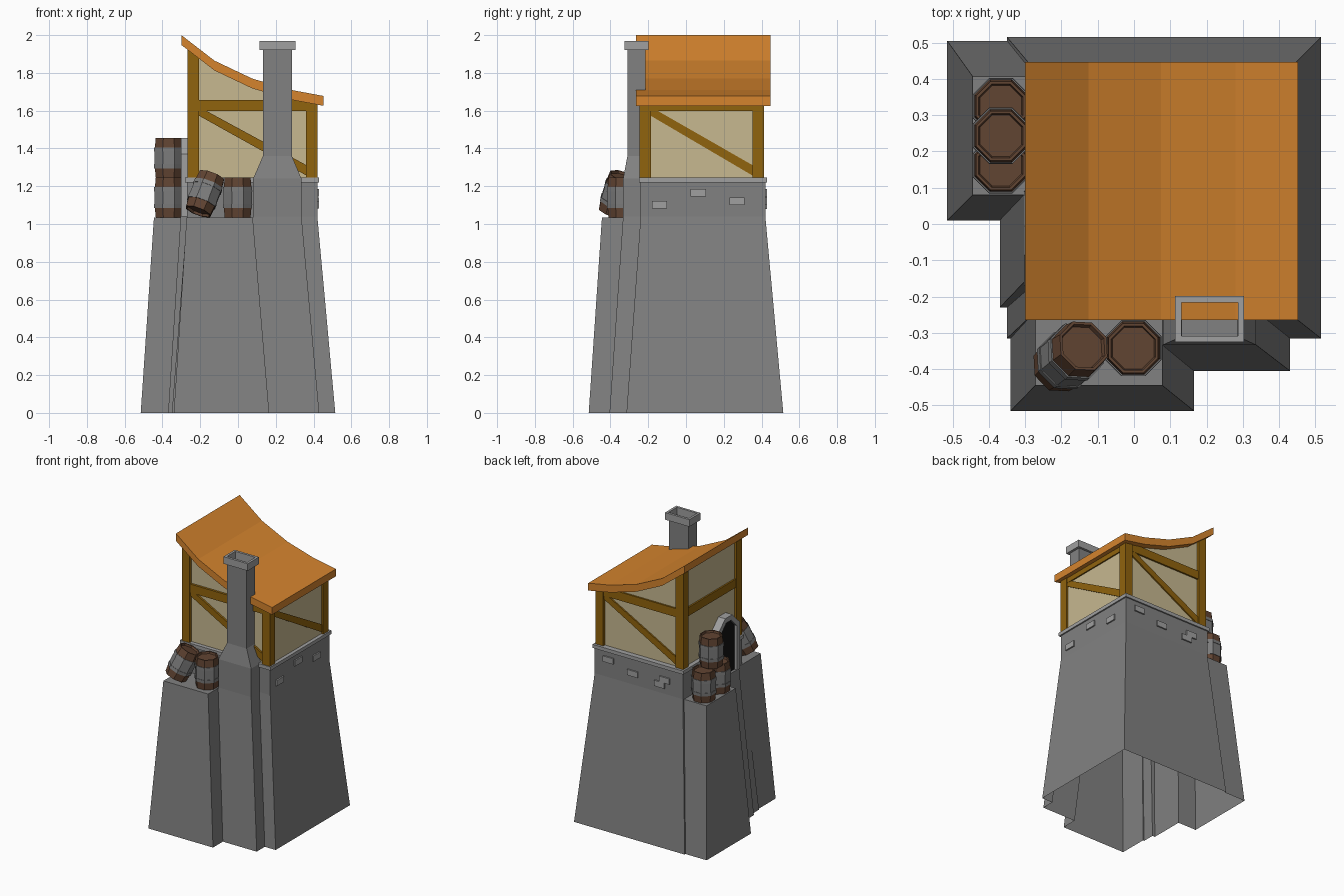
import bpy, bmesh, math
from mathutils import Vector, Matrix

if "Cube" in bpy.data.objects:
    bpy.data.objects.remove(bpy.data.objects["Cube"])

def mat(name, r, g, b):
    m = bpy.data.materials.new(name)
    m.diffuse_color = (r, g, b, 1)
    m.use_nodes = True
    m.node_tree.nodes["Principled BSDF"].inputs["Base Color"].default_value = m.diffuse_color
    return m

STONE = mat("stone grey", 0.22, 0.22, 0.22)
LIGHT = mat("light stone", 0.35, 0.35, 0.35)
PLASTER = mat("cream plaster", 0.57, 0.48, 0.28)
TIMBER = mat("timber brown", 0.28, 0.125, 0.004)
ROOF = mat("orange roof", 0.66, 0.23, 0.027)
BARREL = mat("barrel wood", 0.12, 0.058, 0.032)
BAND = mat("barrel band grey", 0.2, 0.2, 0.2)
BLACK = mat("doorway black", 0.006, 0.006, 0.006)

def make(name, bm, *mats):
    bmesh.ops.recalc_face_normals(bm, faces=bm.faces)
    me = bpy.data.meshes.new(name)
    bm.to_mesh(me)
    bm.free()
    for m in mats:
        me.materials.append(m)
    ob = bpy.data.objects.new(name, me)
    bpy.context.collection.objects.link(ob)
    return ob

def skin(bm, rings):
    for a, b in zip(rings, rings[1:]):
        n = len(a)
        for i in range(n):
            bm.faces.new((a[i], a[(i + 1) % n], b[(i + 1) % n], b[i]))

def loft(name, levels, m, caps=True):
    """Rectangles (x0, x1, y0, y1, z) joined upwards."""
    bm = bmesh.new()
    rings = [[bm.verts.new(p) for p in ((x0, y0, z), (x1, y0, z), (x1, y1, z), (x0, y1, z))]
             for x0, x1, y0, y1, z in levels]
    skin(bm, rings)
    if caps:
        bm.faces.new(rings[0])
        bm.faces.new(rings[-1])
    return make(name, bm, m)

def box(name, x0, x1, y0, y1, z0, z1, m):
    return loft(name, [(x0, x1, y0, y1, z0), (x0, x1, y0, y1, z1)], m)

def prism(name, pts, axis, a, b, m):
    """Extrude a 2D outline along x (outline in y,z) or y (outline in x,z)."""
    bm = bmesh.new()
    rings = [[bm.verts.new((d, u, v) if axis == 'x' else (u, d, v)) for u, v in pts] for d in (a, b)]
    skin(bm, rings)
    bm.faces.new(rings[0])
    bm.faces.new(rings[1])
    return make(name, bm, m)

# Stone tower: tapered blocks merged into one open-bottomed shell
tower = loft("stone_tower", [(-.35, .515, -.315, .515, 0), (-.27, .42, -.24, .42, 1.04),
                             (-.27, .42, -.24, .42, 1.23)], STONE)
blocks = [
    loft("front_block", [(-.34, .165, -.515, -.12, 0), (-.272, .078, -.445, -.12, 1.035)], STONE),
    loft("left_block", [(-.515, -.15, .01, .505, 0), (-.445, -.15, .08, .407, 1.035)], STONE),
    loft("door_block", [(-.37, -.14, -.23, .15, 0), (-.303, -.14, -.16, .09, 1.045)], STONE),
    loft("chimney_block", [(-.015, .43, -.405, -.16, 0), (.08, .336, -.333, -.16, 1.04),
                           (.08, .336, -.333, -.2, 1.24)], STONE)]
for b in blocks:
    md = tower.modifiers.new("union", 'BOOLEAN')
    md.operation, md.solver, md.object = 'UNION', 'EXACT', b
bpy.context.view_layer.update()
dg = bpy.context.evaluated_depsgraph_get()
merged = bpy.data.meshes.new_from_object(tower.evaluated_get(dg))
tower.modifiers.clear()
bm = bmesh.new()
bm.from_mesh(merged)
bmesh.ops.delete(bm, geom=[f for f in bm.faces if all(v.co.z < .001 for v in f.verts)], context='FACES')
bm.to_mesh(merged)
bm.free()
tower.data = merged
for b in blocks:
    bpy.data.objects.remove(b)

# Ledge and protruding bricks
box("stone_ledge", -.28, .43, -.25, .43, 1.22, 1.245, LIGHT)
for y, z in ((-.14, 1.103), (.065, 1.165), (.27, 1.12)):
    box("right_brick", .41, .43, y - .04, y + .04, z - .02, z + .02, LIGHT)
for x, z in ((.31, 1.165), (.12, 1.12), (-.09, 1.10), (-.13, 1.14)):
    box("back_brick", x - .04, x + .04, .41, .43, z - .02, z + .02, LIGHT)

# Chimney: open shaft and hollow cap
loft("chimney_shaft", [(.08, .336, -.333, -.2, 1.24), (.132, .285, -.31, -.215, 1.36),
                       (.132, .285, -.31, -.215, 1.925)], STONE, caps=False)
bm = bmesh.new()
rings = [[bm.verts.new((.2085 + sx * w, -.262 + sy * d, z)) for sx, sy in ((-1, -1), (1, -1), (1, 1), (-1, 1))]
         for w, d, z in ((.095, .063, 1.92), (.095, .063, 1.97), (.078, .046, 1.97), (.078, .046, 1.92))]
skin(bm, rings + rings[:1])
make("chimney_cap", bm, LIGHT)

# Sagging roof and plaster walls sharing one curve
curve = [(-.30, 2.0), (-.125, 1.865), (.075, 1.77), (.28, 1.71), (.452, 1.678)]
prism("roof", curve + [(x, z - .052) for x, z in reversed(curve)], 'y', -.265, .447, ROOF)
wall = [(-.25, 1.94), (-.125, 1.84), (.075, 1.745), (.28, 1.685), (.405, 1.66)]
prism("plaster_walls", [(-.25, 1.23)] + wall + [(.405, 1.23)], 'y', -.222, .393, PLASTER)

# Corner posts
for y0, y1 in ((-.245, -.185), (.352, .412)):
    box("tall_post", -.267, -.207, y0, y1, 1.24, 1.92, TIMBER)
    box("short_post", .36, .42, y0, y1, 1.24, 1.65, TIMBER)

# Horizontal rails on every side, diagonal braces on three
def brace(u0, u1):
    return [(u0, 1.575), (u0, 1.615), (u0 + .07 * (u1 - u0), 1.6), (u1, 1.31), (u1, 1.255)]

for name, y0, y1, u0, u1 in (("front", -.238, -.2, -.21, .365), ("back", .37, .405, .365, -.21)):
    box(name + "_rail", -.21, .365, y0, y1, 1.597, 1.657, TIMBER)
    prism(name + "_brace", brace(u0, u1), 'y', y0 + .002, y1 - .002, TIMBER)
box("right_rail", .37, .414, -.19, .355, 1.597, 1.65, TIMBER)
prism("right_brace", brace(-.19, .355), 'x', .37, .412, TIMBER)
box("left_rail", -.261, -.22, -.19, .355, 1.597, 1.657, TIMBER)

# Arched doorway on the left side
outer = [(-.17, 1.04), (-.17, 1.37), (-.085, 1.455), (-.005, 1.455), (.08, 1.37), (.08, 1.04)]
inner = [(-.135, 1.04), (-.135, 1.357), (-.073, 1.42), (-.017, 1.42), (.045, 1.357), (.045, 1.04)]
prism("door_frame", outer + inner[::-1], 'x', -.303, -.24, LIGHT)
prism("doorway", inner, 'x', -.285, -.277, BLACK)

# Eight-sided barrels with two hoops
profile = [(.062, -.092), (.066, -.105), (.074, -.105), (.079, -.055), (.083, -.055), (.084, -.033),
           (.081, -.033), (.081, .033), (.084, .033), (.083, .055), (.079, .055), (.074, .105),
           (.066, .105), (.062, .092)]

def barrel(name, loc, axis=(0, 0, 1)):
    bm = bmesh.new()
    rings = [[bm.verts.new((r * math.cos(t), r * math.sin(t), z))
              for t in (math.pi * (k + .5) / 4 for k in range(8))] for r, z in profile]
    skin(bm, rings)
    bm.faces.new(rings[0])
    bm.faces.new(rings[-1])
    for f in bm.faces:
        zs = [abs(v.co.z) for v in f.verts]
        if min(zs) > .03 and max(zs) < .06:
            f.material_index = 1
    ob = make(name, bm, BARREL, BAND)
    rot = Vector((0, 0, 1)).rotation_difference(Vector(axis).normalized())
    ob.matrix_world = Matrix.Translation(loc) @ rot.to_matrix().to_4x4()

barrel("front_barrel", (-.002, -.342, 1.14))
barrel("leaning_barrel", (-.175, -.365, 1.16), (.075, .06, .195))
barrel("lower_barrel", (-.367, .325, 1.14))
barrel("lower_barrel", (-.367, .162, 1.14))
barrel("upper_barrel", (-.367, .243, 1.35))
